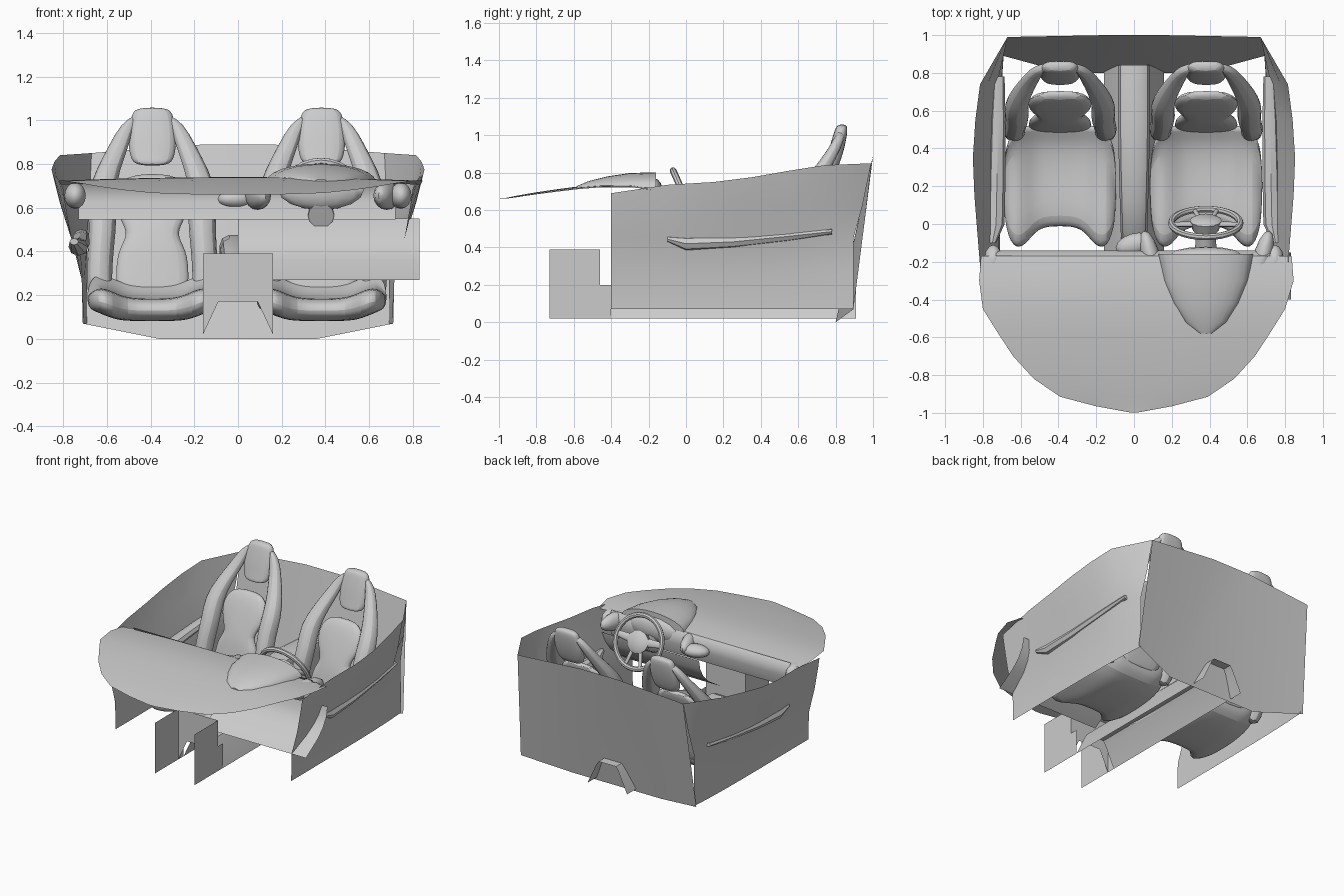
import bpy, bmesh, math
from mathutils import Vector, Matrix

if "Cube" in bpy.data.objects:
    bpy.data.objects.remove(bpy.data.objects["Cube"])


def finish(name, bm, mirror=False, sub=0, angle=35):
    bmesh.ops.recalc_face_normals(bm, faces=bm.faces[:])
    me = bpy.data.meshes.new(name)
    bm.to_mesh(me)
    bm.free()
    ob = bpy.data.objects.new(name, me)
    bpy.context.collection.objects.link(ob)
    if mirror:
        ob.modifiers.new("Mirror", 'MIRROR')
    if sub:
        s = ob.modifiers.new("Subdivision", 'SUBSURF')
        s.levels = s.render_levels = sub
    bpy.ops.object.select_all(action='DESELECT')
    ob.select_set(True)
    bpy.context.view_layer.objects.active = ob
    bpy.ops.object.shade_smooth_by_angle(angle=math.radians(angle))
    return ob


def loft(name, rings, closed=True, caps=True, **kw):
    bm = bmesh.new()
    vs = [[bm.verts.new(p) for p in r] for r in rings]
    n = len(rings[0])
    for a, b in zip(vs, vs[1:]):
        for i in range(n if closed else n - 1):
            j = (i + 1) % n
            bm.faces.new((a[i], a[j], b[j], b[i]))
    if closed and caps:
        bm.faces.new(vs[0])
        bm.faces.new(vs[-1])
    return finish(name, bm, **kw)


def ellipse_ring(c, a, b, u, v, n=10):
    c, u, v = Vector(c), Vector(u), Vector(v)
    return [c + u * a * math.cos(2 * math.pi * i / n) + v * b * math.sin(2 * math.pi * i / n)
            for i in range(n)]


def polygon(name, faces, **kw):
    bm = bmesh.new()
    for f in faces:
        bm.faces.new([bm.verts.new(p) for p in f])
    return finish(name, bm, **kw)


def ellipsoid(name, c, size, rot=0, mirror=False):
    bm = bmesh.new()
    bmesh.ops.create_uvsphere(bm, u_segments=14, v_segments=8, radius=1)
    bm.transform(Matrix.Translation(c) @ Matrix.Rotation(rot, 4, 'Z') @ Matrix.Diagonal((*size, 1)))
    return finish(name, bm, mirror=mirror, angle=60)


# Rear bulkhead, leaning back
low = [(.71, .895, .07), (.36, .8, 0)]
high = [(.67, .99, .85), (.15, 1, .89)]
rings = [r + [(-x, y, z) for x, y, z in r[::-1]] for r in (low, high)]
loft("rear_bulkhead", rings, closed=False)

# Door panels: columns front to rear, rows from sill to window line
cols = [(-.4, .80, .69, 1), (-.1, .825, .735, 1), (.15, .845, .75, 1), (.35, .853, .775, .95),
        (.55, .84, .81, .8), (.74, .815, .84, .5), (.895, .67, .85, 0)]
rings = []
for y, xt, zt, k in cols:
    ytop = .99 if k == 0 else y
    rings.append([(.69 + .02 * k, y, .07), (.69 + .025 * k, y, .27), (.69 + .07 * k, y, .45),
                  ((.69 + .07 * k + xt) / 2 + .01 * k, (y + ytop) / 2, .62), (xt, ytop, zt)])
loft("door_panel", rings, closed=False, mirror=True)

# Door armrests, rising toward the rear
rings = [ellipse_ring((x, y, z), w, h, (1, 0, 0), (0, 0, 1), 8) for x, y, z, w, h in
         [(.75, -.1, .445, .02, .015), (.73, 0, .42, .045, .04), (.725, .25, .43, .045, .035),
          (.72, .55, .46, .04, .03), (.715, .78, .485, .03, .015)]]
loft("door_armrest", rings, mirror=True)

# Dashboard top, a thin domed sheet
rows = [(-.998, .02, .66), (-.965, .2, .665), (-.915, .39, .675), (-.82, .53, .692),
        (-.7, .64, .71), (-.57, .725, .727), (-.45, .80, .738), (-.3, .82, .74), (-.17, .81, .722)]
rings = [[(w * t / 4 + (.025 if y > -.35 and t == 4 else 0), y, z - .02 * w * (t / 4) ** 2)
          for t in range(-4, 5)] for y, w, z in rows]
loft("dashboard_top", rings, closed=False)

# Dashboard face toward the seats
prof = [(-.17, .722), (-.145, .69), (-.14, .63), (-.165, .545)]
loft("dashboard_face", [[(x, y, z) for y, z in prof] for x in (-.73, -.36, 0, .36, .72)], closed=False)

# Curved knee panel on the driver's side
prof = [(-.15, .55), (-.165, .48), (-.2, .42), (-.26, .36), (-.4, .27)]
loft("knee_panel", [[(x, y, z) for y, z in prof] for x in (0, .83)], closed=False)

# Instrument hood, an arch tapering forward
rings = []
for y, w, h in [(-.58, .03, .01), (-.52, .11, .035), (-.42, .175, .06), (-.3, .225, .078), (-.16, .25, .082)]:
    rings.append([(.38 + w * math.cos(math.pi * i / 12), y, .72 + h * math.sin(math.pi * i / 12))
                  for i in range(13)])
loft("instrument_hood", rings)
ellipsoid("instrument_dial_cover", (.38, -.17, .68), (.2, .05, .09))

# Air vent pods
for x, y, r in [(.09, -.18, .25), (.68, -.18, -.25)]:
    ellipsoid("cluster_vent", (x, y, .655), (.05, .15, .065), r)
ellipsoid("door_vent", (.745, -.2, .655), (.05, .09, .06), 0, True)
ellipsoid("center_vent", (0, -.11, .64), (.1, .06, .045), .3)

# Steering wheel: rim, hub, spokes and column share one tilted frame
tilt = Matrix.Translation((.38, .005, .645)) @ Matrix.Rotation(math.radians(24), 4, 'X')
R, n = .182, 28
rim = []
for i in range(n + 1):
    a = 2 * math.pi * i / n
    d = Vector((math.cos(a), 0, math.sin(a)))
    rim.append([tilt @ p for p in ellipse_ring(d * R, .018, .018, d, (0, 1, 0), 8)])
loft("steering_wheel_rim", rim, caps=False)


def wheel_part(name, path):
    loft(name, [[tilt @ p for p in ellipse_ring(c, a, b, u, v, 12)] for c, a, b, u, v in path])


X, Y, Z = (1, 0, 0), (0, 1, 0), (0, 0, 1)
wheel_part("steering_hub", [((0, .03, 0), .06, .055, X, Z), ((0, .015, 0), .085, .08, X, Z),
                            ((0, -.04, 0), .07, .065, X, Z)])
wheel_part("steering_column", [((0, -.03, 0), .05, .05, X, Z), ((0, -.2, 0), .06, .06, X, Z)])
for s in (-1, 1):
    wheel_part("wheel_spoke", [((s * .06, 0, .01), .012, .03, Y, Z), ((s * R, 0, .02), .01, .02, Y, Z)])
    wheel_part("lower_spoke", [((s * .03, 0, -.05), .012, .014, Y, X), ((s * .06, 0, -.17), .01, .012, Y, X)])

# Centre tunnel: flared open-bottomed channel and tall front side panels
rings = [[(-.16, y, .02), (-.09, y, .17), (-.07, y, .2), (.07, y, .2), (.09, y, .17), (.16, y, .02)]
         for y in (-.4, .3, .91)]
loft("center_tunnel", rings, closed=False)
side = [(-.73, .02), (-.4, .02), (-.4, .2), (-.46, .2), (-.46, .39), (-.73, .39)]
polygon("tunnel_side_panel", [[(.16, y, z) for y, z in side]], mirror=True)
polygon("tunnel_front_panel", [[(-.16, -.46, .02), (-.09, -.46, .17), (.09, -.46, .17), (.16, -.46, .02),
                                (.16, -.46, .39), (-.16, -.46, .39)]])

# Raised console between the seats, rounded on top
rings = []
for y, w, z in [(-.12, .06, .3), (-.05, .07, .37), (.12, .075, .42), (.3, .08, .46), (.6, .085, .475), (.84, .085, .46)]:
    rings.append([(-w, y, .19), (-w, y, z - .05), (-w * .85, y, z - .015), (-w * .5, y, z), (w * .5, y, z),
                  (w * .85, y, z - .015), (w, y, z - .05), (w, y, .19)])
loft("center_console", rings, closed=False)

# Seats: build one around x = 0, then copy it across
seat = []
rings = []
for x, yf, yb, zt, zb in [(-.3, 0, .36, .2, .14), (-.25, -.15, .48, .25, .12), (-.18, -.13, .5, .225, .09),
                          (-.12, -.03, .5, .195, .08), (0, -.025, .5, .19, .08)]:
    rings.append([(x, yf, (zt + zb) / 2 - .01), (x, yf + .04, zt), (x, (yf + yb) / 2, zt - .015), (x, yb - .08, zt),
                  (x, yb, zt + .06), (x, yb + .03, zt + .05), (x, yb + .01, zb + .03), (x, (yf + yb) / 2, zb),
                  (x, yf + .05, zb)])
rings += [[(-x, y, z) for x, y, z in r] for r in rings[-2::-1]]
seat.append(loft("seat_cushion", rings, sub=2))

# Side bolsters flare at hip and shoulder, then sweep up to the headrest
rings = [ellipse_ring((x, y, z), w, d, X, (0, .92, -.39), 8) for x, y, z, w, d in
         [(.235, .46, .15, .06, .04), (.245, .5, .28, .065, .07), (.235, .53, .42, .065, .075),
          (.225, .57, .54, .07, .07), (.235, .62, .66, .07, .065), (.205, .695, .77, .06, .05),
          (.15, .775, .89, .05, .035), (.115, .82, .98, .035, .03), (.06, .835, 1.025, .02, .02)]]
seat.append(loft("seat_bolster", rings, mirror=True, sub=1))


def slab(name, rows):
    rings = [[(-w, y, z), (-w * .8, y - t, z), (0, y - t * 1.1, z), (w * .8, y - t, z), (w, y, z),
              (w * .8, y + t, z), (0, y + t, z), (-w * .8, y + t, z)] for w, y, z, t in rows]
    seat.append(loft(name, rings, sub=2))


slab("seat_back_pad", [(.17, .5, .18, .025), (.18, .525, .28, .03), (.17, .555, .41, .035), (.11, .575, .48, .035),
                       (.17, .605, .56, .035), (.19, .65, .67, .035), (.12, .69, .76, .025)])
slab("headrest", [(.08, .76, .79, .03), (.11, .78, .83, .035), (.12, .805, .92, .04), (.105, .83, 1.02, .035),
                  (.08, .835, 1.06, .025)])
for ob in seat:
    ob.location.x = .382
    twin = ob.copy()
    twin.location.x = -.392
    bpy.context.collection.objects.link(twin)
